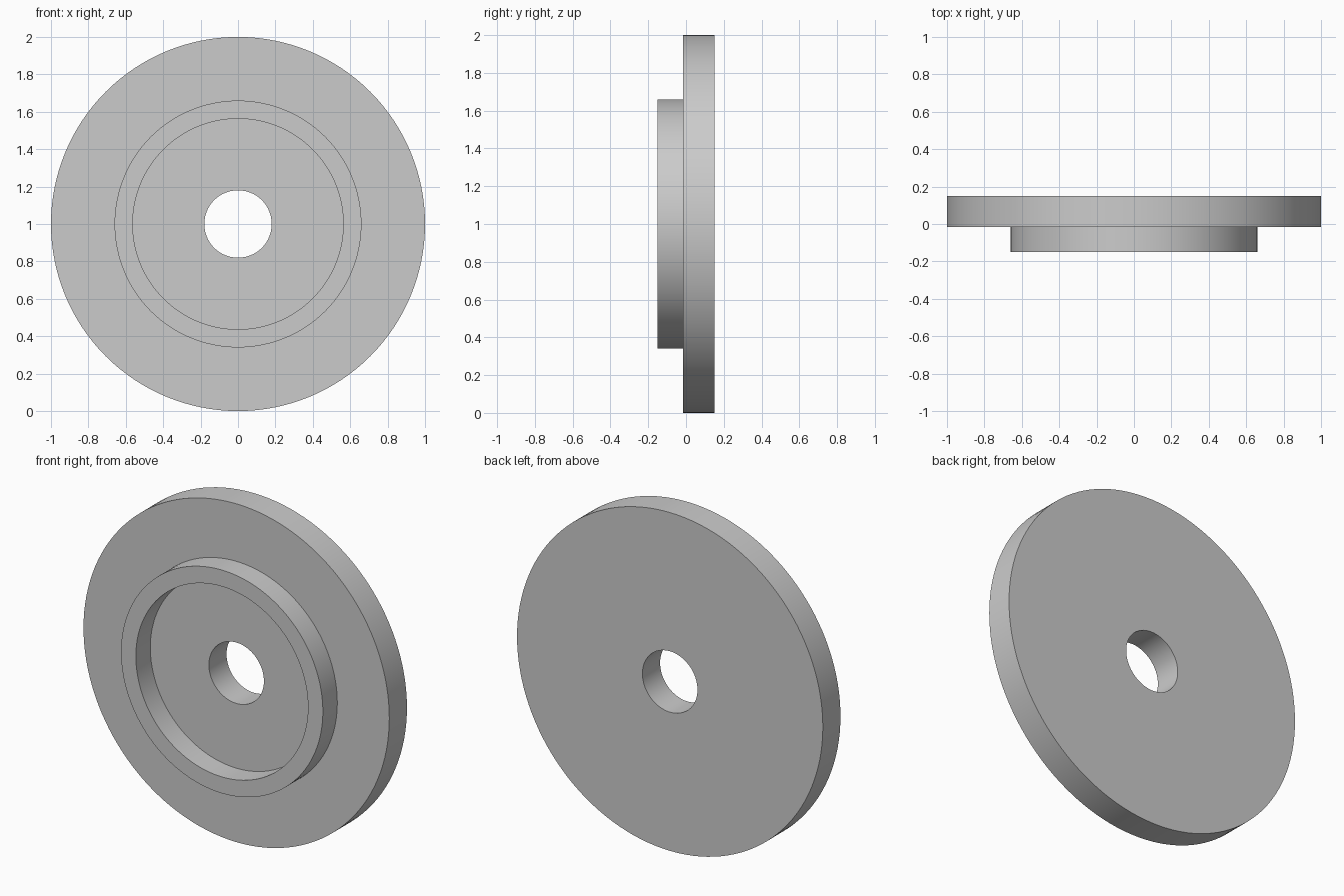
import bpy
import math
from mathutils import Matrix

cube = bpy.data.objects.get("Cube")
if cube:
    bpy.data.objects.remove(cube, do_unlink=True)

# Plain grey metal
grey = bpy.data.materials.new("plain grey")
grey.use_nodes = True
colour = (0.6, 0.6, 0.6, 1)
grey.diffuse_color = colour
grey.node_tree.nodes["Principled BSDF"].inputs["Base Color"].default_value = colour

SIDES = 128
BACK, SHOULDER, FRONT = 0.15, -0.015, -0.15
HOLE, RIM_IN, RIM_OUT, DISC = 0.18, 0.563, 0.66, 1.0

# Closed section as (radius, y): bore, recess floor, raised rim, flange, back
section = [(HOLE, BACK), (HOLE, SHOULDER), (RIM_IN, SHOULDER), (RIM_IN, FRONT),
           (RIM_OUT, FRONT), (RIM_OUT, SHOULDER), (DISC, SHOULDER), (DISC, BACK)]

# Spin the section around the y axis
verts, faces = [], []
n = len(section)
for i in range(SIDES):
    a = 2 * math.pi * i / SIDES
    verts += [(r * math.cos(a), y, r * math.sin(a)) for r, y in section]
    j = (i + 1) % SIDES
    faces += [(i * n + k, j * n + k, j * n + (k + 1) % n, i * n + (k + 1) % n)
              for k in range(n)]

mesh = bpy.data.meshes.new("flanged_disc")
mesh.from_pydata(verts, [], faces)
mesh.transform(Matrix.Translation((0, 0, DISC)))
mesh.materials.append(grey)
disc = bpy.data.objects.new("flanged_disc", mesh)
bpy.context.collection.objects.link(disc)

# Outward normals and smooth round walls with sharp rims
bpy.ops.object.select_all(action="DESELECT")
disc.select_set(True)
bpy.context.view_layer.objects.active = disc
bpy.ops.object.mode_set(mode="EDIT")
bpy.ops.mesh.select_all(action="SELECT")
bpy.ops.mesh.normals_make_consistent(inside=False)
bpy.ops.object.mode_set(mode="OBJECT")
bpy.ops.object.shade_smooth_by_angle(angle=math.radians(30))
